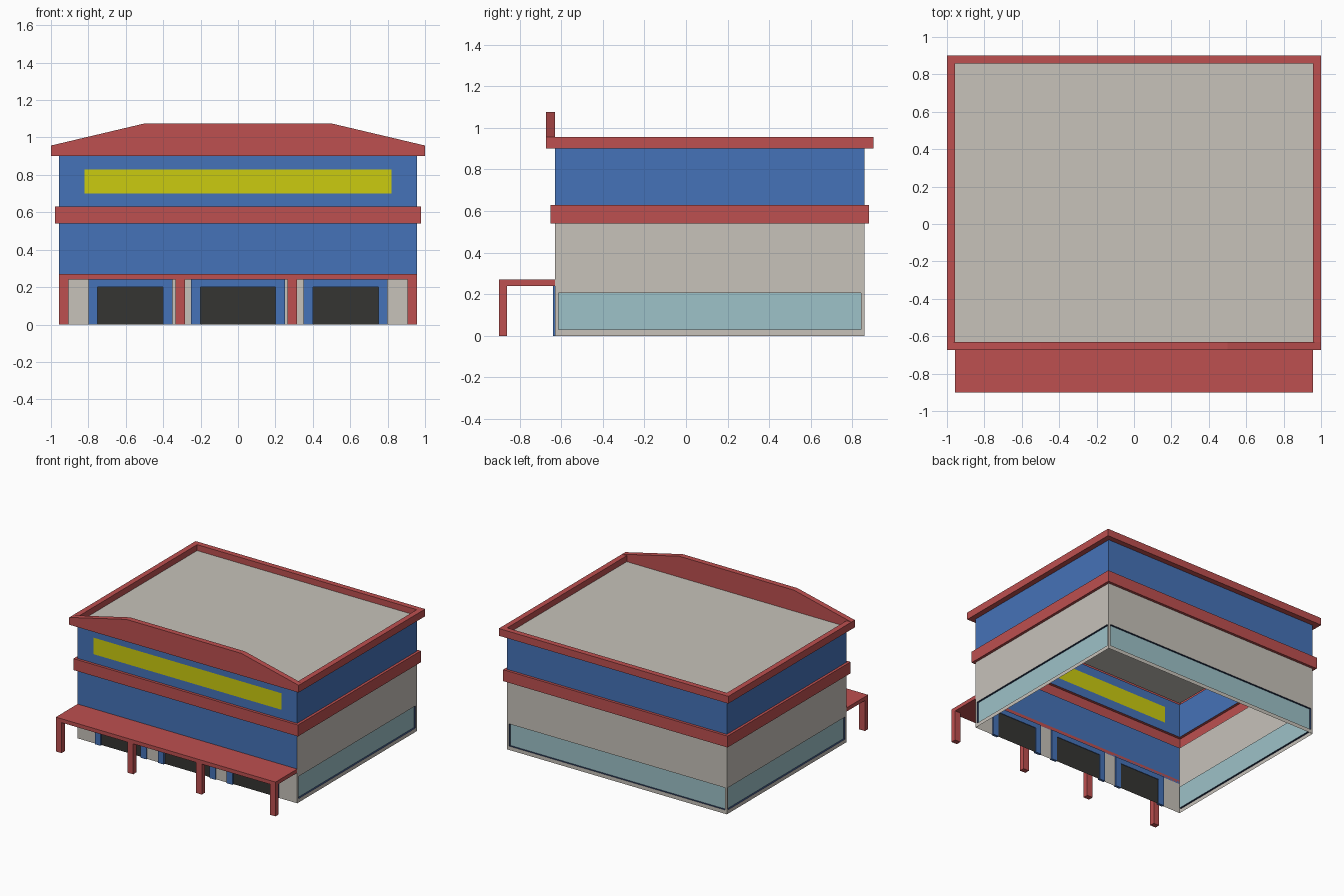
import bpy

if "Cube" in bpy.data.objects:
    bpy.data.objects.remove(bpy.data.objects["Cube"])

X, YF, YB = 0.957, -0.63, 0.858      # half width, front and back wall planes


def material(name, r, g, b):
    m = bpy.data.materials.new(name)
    m.diffuse_color = (r, g, b, 1)
    m.use_nodes = True
    m.node_tree.nodes["Principled BSDF"].inputs["Base Color"].default_value = m.diffuse_color
    return m


RED = material("red_trim", 0.51, 0.08, 0.08)
BLUE = material("blue_cladding", 0.06, 0.17, 0.48)
STONE = material("pale_wall", 0.57, 0.54, 0.49)
YELLOW = material("yellow_panel", 0.6, 0.6, 0.005)
DARK = material("dark_door", 0.035, 0.035, 0.032)
GLASS = material("glass", 0.34, 0.54, 0.58)
NAVY = material("window_reveal", 0.02, 0.04, 0.11)


def build(name, quads, mat):
    """Make an object from a list of polygons given as point lists."""
    index, faces = {}, []
    for q in quads:
        faces.append([index.setdefault(tuple(round(c, 5) for c in p), len(index))
                      for p in q])
    me = bpy.data.meshes.new(name)
    me.from_pydata(list(index), [], faces)
    me.materials.append(mat)
    ob = bpy.data.objects.new(name, me)
    bpy.context.collection.objects.link(ob)
    return ob


# a runs left to right as seen from outside, d is the offset outwards
SIDES = {
    "front": (lambda a, z, d=0: (a, YF - d, z), -X, X),
    "right": (lambda a, z, d=0: (X + d, a, z), YF, YB),
    "back": (lambda a, z, d=0: (-a, YB + d, z), -X, X),
    "left": (lambda a, z, d=0: (-X - d, -a, z), -YB, -YF),
}


def rect(side, a0, a1, z0, z1, d=0):
    p = SIDES[side][0]
    return [p(a0, z0, d), p(a1, z0, d), p(a1, z1, d), p(a0, z1, d)]


def holed(side, z0, z1, hole):
    """A full-width wall with one rectangular opening."""
    _, a0, a1 = SIDES[side]
    outer, inner = rect(side, a0, a1, z0, z1), rect(side, *hole)
    return bridge(outer, inner)


def bridge(a, b, sides=range(4)):
    return [[a[i], a[(i + 1) % 4], b[(i + 1) % 4], b[i]] for i in sides]


def ring(name, profile, mat):
    """Sweep a (offset, height) profile round the building."""
    loops = [[(-X - d, YF - d, z), (X + d, YF - d, z),
              (X + d, YB + d, z), (-X - d, YB + d, z)] for d, z in profile]
    quads = [q for lo, hi in zip(loops, loops[1:]) for q in bridge(lo, hi)]
    return build(name, quads, mat)


def prism(name, outline, y0, y1, mat):
    """Extrude an (x, z) outline, anticlockwise from the front, along y."""
    f = [(x, y0, z) for x, z in outline]
    b = [(x, y1, z) for x, z in outline]
    n = len(f)
    walls = [[f[i], b[i], b[(i + 1) % n], f[(i + 1) % n]] for i in range(n)]
    return build(name, [f, b[::-1]] + walls, mat)


def box(name, x0, x1, y0, y1, z0, z1, mat):
    return prism(name, [(x0, z0), (x1, z0), (x1, z1), (x0, z1)], y0, y1, mat)


# Ground floor walls with a long recessed window on three sides
for side in ("right", "back", "left"):
    _, a0, a1 = SIDES[side]
    hole = (a0 + 0.016, a1 - 0.016, 0.03, 0.205)
    build(side + "_wall", holed(side, 0, 0.54, hole), STONE)
    build(side + "_window_reveal",
          bridge(rect(side, *hole), rect(side, *hole, -0.015)), NAVY)
    build(side + "_window", [rect(side, *hole, -0.015)], GLASS)
    build(side + "_upper_wall", [rect(side, a0, a1, 0.63, 0.9)], BLUE)

# Front wall: piers, blue cladding and the yellow panel
doors = [(-0.8, -0.35), (-0.25, 0.25), (0.35, 0.8)]
edges = [-X] + [x for door in doors for x in door] + [X]
build("front_piers", [rect("front", edges[i], edges[i + 1], 0, 0.24)
                      for i in range(0, len(edges), 2)], STONE)
build("front_lower_cladding", [rect("front", -X, X, 0.24, 0.54)], BLUE)
sign = (-0.82, 0.82, 0.7, 0.83)
build("front_upper_wall", holed("front", 0.63, 0.9, sign), BLUE)
build("yellow_panel", [rect("front", *sign)], YELLOW)

# Entrances: raised blue surround and dark door
for i, (a, b) in enumerate(doors):
    c, d = a + 0.05, b - 0.05
    prism("door_frame_%d" % i,
          [(a, 0), (c, 0), (c, 0.2), (d, 0.2), (d, 0), (b, 0), (b, 0.24), (a, 0.24)],
          YF - 0.01, YF + 0.01, BLUE)
    build("door_%d" % i, [rect("front", c, d, 0, 0.2, -0.005)], DARK)

# Red bands, roof and stepped-up front parapet
ring("middle_band", [(0, 0.54), (0.021, 0.54), (0.021, 0.63), (0, 0.63)], RED)
ring("roof_rim", [(0, 0.9), (0.043, 0.9), (0.043, 0.957), (0, 0.957), (0, 0.91)], RED)
build("roof", [[(-X, YF, 0.91), (X, YF, 0.91), (X, YB, 0.91), (-X, YB, 0.91)]], STONE)
prism("front_parapet", [(-1, 0.957), (1, 0.957), (0.5, 1.075), (-0.5, 1.075)],
      YF - 0.043, YF, RED)

# Canopy on four posts
box("canopy", -X, X, -0.9, YF, 0.24, 0.27, RED)
for i, x in enumerate((-0.932, -0.308, 0.29, 0.932)):
    box("canopy_post_%d" % i, x - 0.025, x + 0.025, -0.9, -0.86, 0, 0.24, RED)
